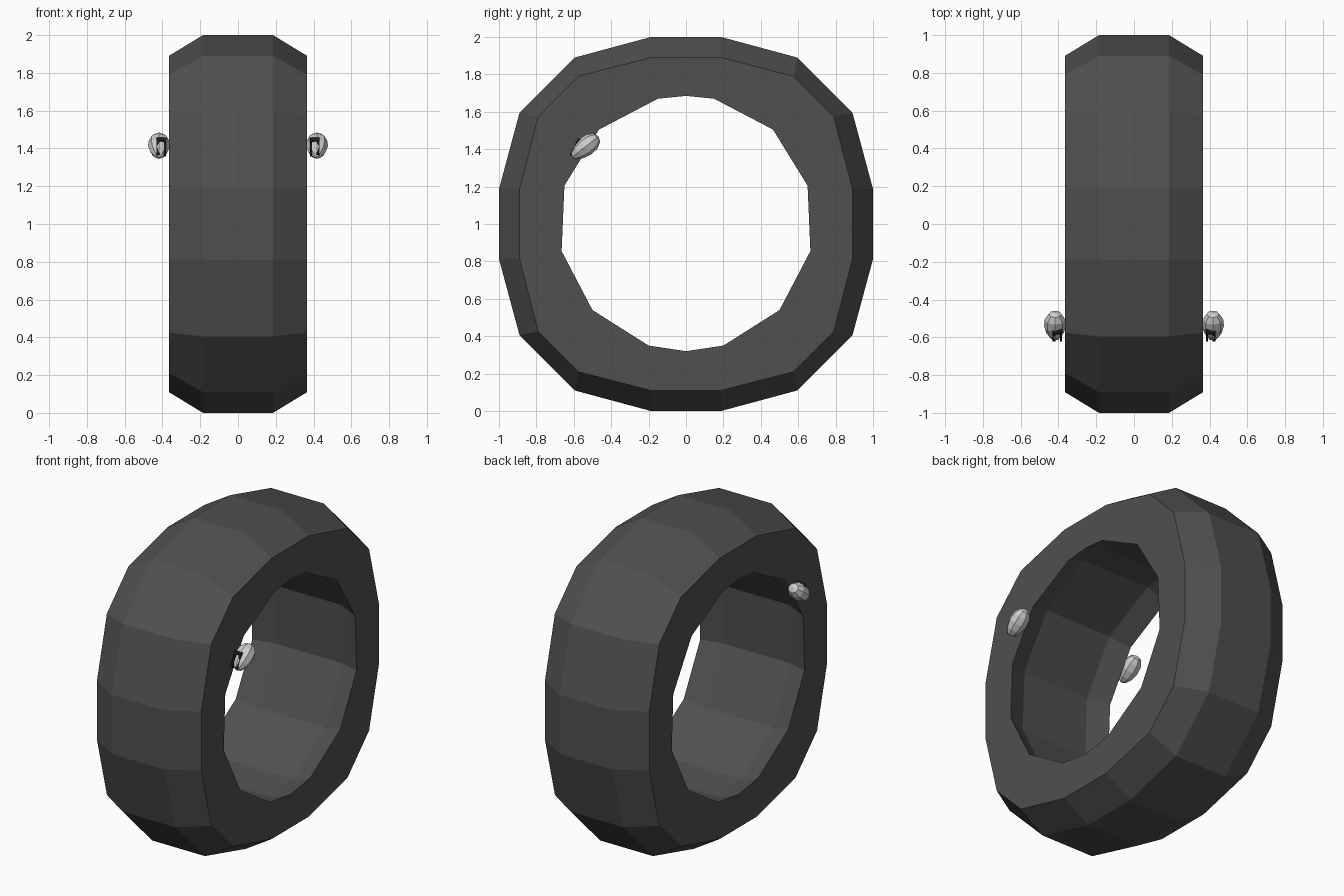
import bpy, bmesh, math
from mathutils import Matrix, Vector

if "Cube" in bpy.data.objects:
    bpy.data.objects.remove(bpy.data.objects["Cube"])


def material(name, v):
    m = bpy.data.materials.new(name)
    m.diffuse_color = (v, v, v, 1)
    m.use_nodes = True
    m.node_tree.nodes["Principled BSDF"].inputs["Base Color"].default_value = m.diffuse_color
    return m


rubber = material("rubber", 0.08)
black = material("black", 0.01)


def finish(bm, name, mat=None):
    bmesh.ops.recalc_face_normals(bm, faces=bm.faces)
    me = bpy.data.meshes.new(name)
    bm.to_mesh(me)
    bm.free()
    ob = bpy.data.objects.new(name, me)
    bpy.context.collection.objects.link(ob)
    if mat:
        me.materials.append(mat)
    return ob


# Cross-sections (y, z relative to the axle)
def four_fold(q):
    up = q + [(y, -z) for y, z in reversed(q)]
    return up + [(-y, z) for y, z in reversed(up)]


tread = four_fold([(.187, 1), (.595, .89), (.89, .595), (1, .187)])
shoulder = four_fold([(.187, .89), (.575, .79), (.79, .575), (.89, .187)])
half = [(.15, .67), (.465, .505), (.65, .205), (.665, -.145), (.5, -.46), (.2, -.65)]
hole = ([(0, .685)] + half + [(0, -.68)] + [(-y, z) for y, z in reversed(half)])
groove = [(y * 1.075, z * 1.075) for y, z in hole]


def shell(bm, sections):
    """Bridge successive (x, section) rings; return first and last ring."""
    rings = [[bm.verts.new((x, y, z + 1)) for y, z in s] for x, s in sections]
    for a, b in zip(rings, rings[1:]):
        n = len(a)
        for i in range(n):
            j = (i + 1) % n
            bm.faces.new((a[i], a[j], b[j], b[i]))
    return rings[0], rings[-1]


def ring_edges(bm, ring):
    return [bm.edges.get((ring[i - 1], ring[i])) for i in range(len(ring))]


# Tyre: outer tread, inner lipped channel, flat side walls
W = .366
bm = bmesh.new()
outer = shell(bm, [(-W, shoulder), (-.185, tread), (.185, tread), (W, shoulder)])
inner = shell(bm, [(-W, hole), (-.235, groove), (.235, groove), (W, hole)])
for o, i in zip(outer, inner):
    bmesh.ops.triangle_fill(bm, edges=ring_edges(bm, o) + ring_edges(bm, i),
                            use_beauty=True, use_dissolve=False)
finish(bm, "tyre", rubber)

# Small egg-shaped side pods with a black frame on the front slope
for side, label in ((1, "right"), (-1, "left")):
    bm = bmesh.new()
    bmesh.ops.create_uvsphere(bm, u_segments=8, v_segments=6, radius=1)
    for v in bm.verts:
        v.co = Vector((v.co.x, -v.co.z, v.co.y))
        t = 1.04 + .16 * v.co.y
        v.co = Vector((v.co.x * .056 * t, v.co.y * .092, v.co.z * .05 * t))
    bmesh.ops.transform(bm, verts=bm.verts,
                        matrix=Matrix.Translation((side * .418, -.54, 1.412))
                        @ Matrix.Rotation(math.radians(38), 4, 'X'))
    finish(bm, label + "_pod")

    bm = bmesh.new()
    lean = (Matrix.Translation((side * .405, -.588, 1.408))
            @ Matrix.Rotation(math.radians(-27), 4, 'X'))
    for x, z, w, h in ((-.018, 0, .012, .1), (.018, 0, .016, .1), (0, .04, .05, .022)):
        bmesh.ops.create_cube(bm, size=1, matrix=lean
                              @ Matrix.Translation((side * x, 0, z))
                              @ Matrix.Diagonal((w, .025, h, 1)))
    finish(bm, label + "_pod_frame", black)
